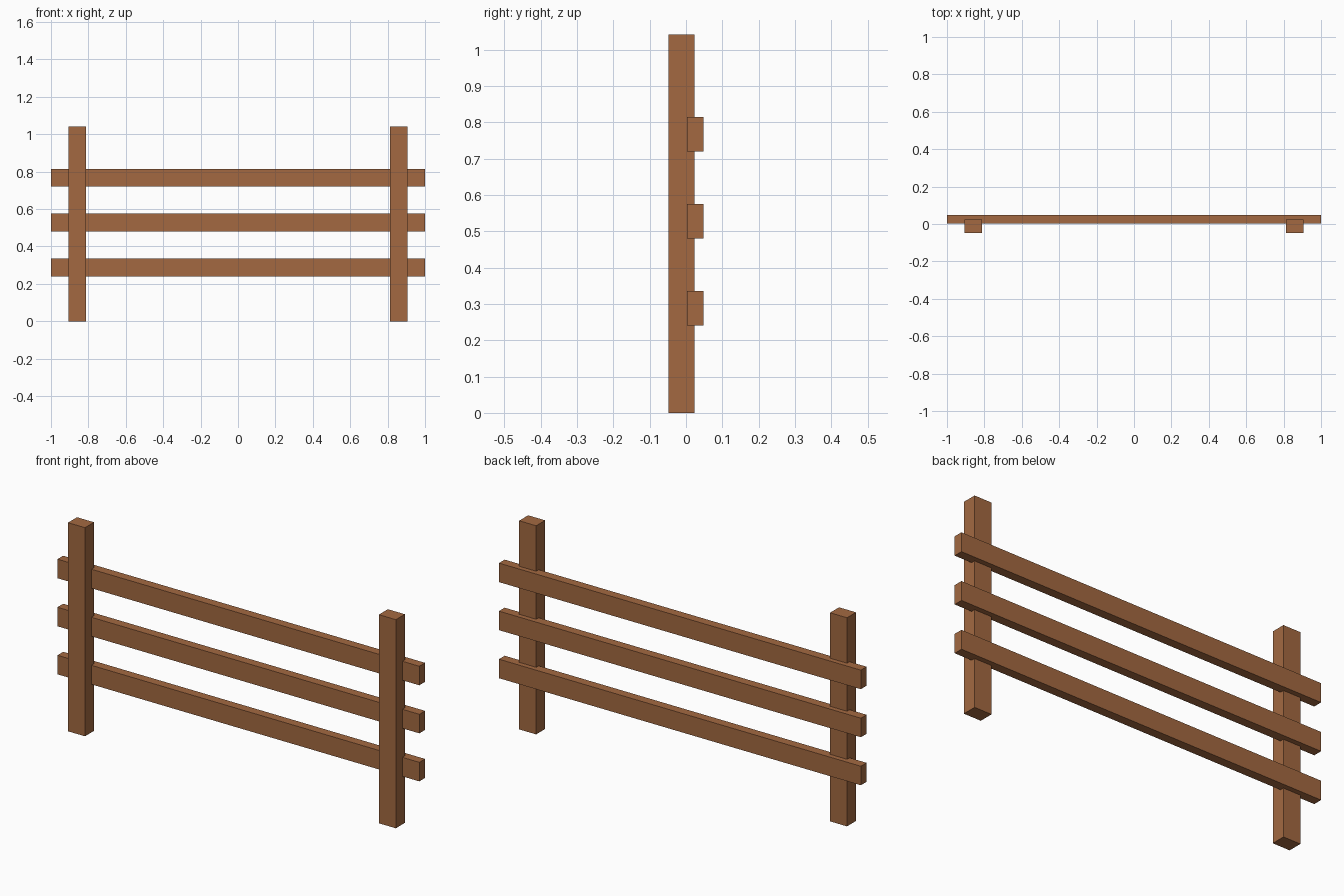
import bpy

if "Cube" in bpy.data.objects:
    bpy.data.objects.remove(bpy.data.objects["Cube"])

wood = bpy.data.materials.new("brown_wood")
wood.diffuse_color = (0.366, 0.141, 0.053, 1.0)
wood.use_nodes = True
wood.node_tree.nodes["Principled BSDF"].inputs["Base Color"].default_value = wood.diffuse_color


def box(name, low, high):
    """Axis-aligned wooden beam between two corners."""
    center = [(a + b) / 2 for a, b in zip(low, high)]
    bpy.ops.mesh.primitive_cube_add(size=1, location=center)
    obj = bpy.context.object
    obj.name = name
    obj.scale = [b - a for a, b in zip(low, high)]
    bpy.ops.object.transform_apply(location=False, rotation=False, scale=True)
    obj.data.materials.append(wood)
    return obj


# Upright posts at the front
for side, x in (("left", -0.859), ("right", 0.859)):
    box(f"{side}_post", (x - 0.047, -0.048, 0), (x + 0.047, 0.023, 1.042))

# Horizontal rails set into the back of the posts
for name, z in (("lower", 0.24), ("middle", 0.48), ("upper", 0.72)):
    box(f"{name}_rail", (-1, 0.003, z), (1, 0.048, z + 0.095))
